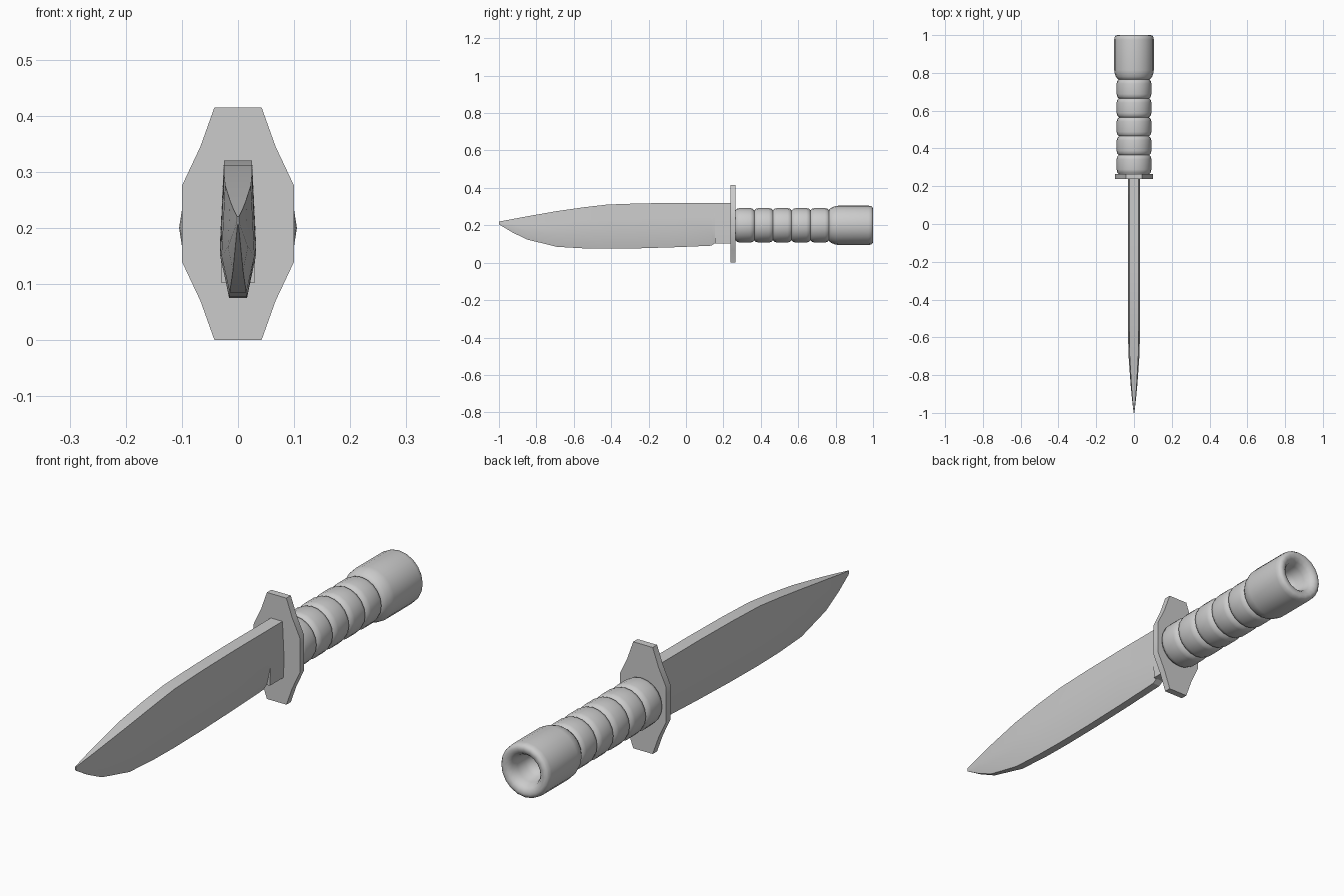
import bpy, bmesh, math

cube = bpy.data.objects.get("Cube")
if cube:
    bpy.data.objects.remove(cube, do_unlink=True)

grey = bpy.data.materials.new("plain grey")
grey.use_nodes = True
grey.diffuse_color = (0.6, 0.6, 0.6, 1)
grey.node_tree.nodes["Principled BSDF"].inputs["Base Color"].default_value = (0.6, 0.6, 0.6, 1)

AXIS_Z = 0.2


def loft(name, rings, angle, caps=True):
    """Skin a list of equal-sized closed rings."""
    bm = bmesh.new()
    loops = [[bm.verts.new(p) for p in ring] for ring in rings]
    n = len(loops[0])
    for a, b in zip(loops, loops[1:]):
        for i in range(n):
            j = (i + 1) % n
            bm.faces.new((a[i], a[j], b[j], b[i]))
    if caps:
        bm.faces.new(loops[0])
        bm.faces.new(loops[-1])
    bmesh.ops.recalc_face_normals(bm, faces=bm.faces)
    mesh = bpy.data.meshes.new(name)
    bm.to_mesh(mesh)
    bm.free()
    mesh.materials.append(grey)
    obj = bpy.data.objects.new(name, mesh)
    bpy.context.collection.objects.link(obj)
    bpy.ops.object.select_all(action='DESELECT')
    obj.select_set(True)
    bpy.context.view_layer.objects.active = obj
    bpy.ops.object.shade_smooth_by_angle(angle=math.radians(angle))
    return obj


def lathe(name, profile, sides=20, angle=50):
    """Turn a (y, radius) profile around the handle axis."""
    rings = []
    for y, r in profile:
        turns = [math.tau * i / sides for i in range(sides)]
        rings.append([(r * math.cos(a), y, AXIS_Z + r * math.sin(a)) for a in turns])
    return loft(name, rings, angle)


# Blade stations: y, spine height, edge height, width scale
stations = [
    (-1.0, 0.22, 0.205, 0.06), (-0.93, 0.233, 0.163, 0.32),
    (-0.85, 0.248, 0.124, 0.56), (-0.69, 0.276, 0.085, 0.92),
    (-0.55, 0.296, 0.077, 1), (-0.42, 0.311, 0.075, 1),
    (-0.25, 0.317, 0.077, 1), (-0.05, 0.32, 0.083, 1), (0.135, 0.32, 0.091, 1),
    (0.155, 0.32, 0.104, 1),
]


def blade_ring(y, top, low, s, edge=0.016):
    mid = low + 0.34 * (top - low)
    half = [(0.025 * s, top), (0.0285 * s, mid + 0.5 * (top - mid)),
            (0.032 * s, mid), (edge * s, low)]
    return [(x, y, z) for x, z in half] + [(-x, y, z) for x, z in reversed(half)]


loft("blade", [blade_ring(*s) for s in stations], 30)

# Squared blade root against the guard
loft("blade_root", [blade_ring(y, 0.32, 0.102, 1, 0.029) for y in (0.155, 0.25)], 30)

# Guard plate, mirrored left and right
side = [(0.042, 0.415), (0.067, 0.345), (0.1, 0.275),
        (0.1, 0.14), (0.067, 0.07), (0.042, 0)]
outline = side + [(-x, z) for x, z in reversed(side)]
loft("guard", [[(x, y, z) for x, z in outline] for y in (0.238, 0.265)], 50)

# Grip with five rounded rings separated by grooves
grip = [(0.26, 0.08)]
for k in range(5):
    y = 0.268 + 0.1 * k
    grip += [(y, 0.083), (y + 0.006, 0.089), (y + 0.02, 0.092), (y + 0.075, 0.092),
             (y + 0.088, 0.089), (y + 0.094, 0.083), (y + 0.097, 0.08)]
grip.append((0.78, 0.08))
lathe("grip", grip)

# Pommel with a rounded rim and a hollow end
lathe("pommel", [
    (0.764, 0.08), (0.768, 0.088), (0.78, 0.096), (0.8, 0.103), (0.815, 0.105),
    (0.975, 0.105), (0.99, 0.103), (0.998, 0.096), (1.0, 0.086), (0.996, 0.072),
    (0.983, 0.061), (0.96, 0.054), (0.92, 0.048), (0.9, 0.035), (0.89, 0.015),
])
